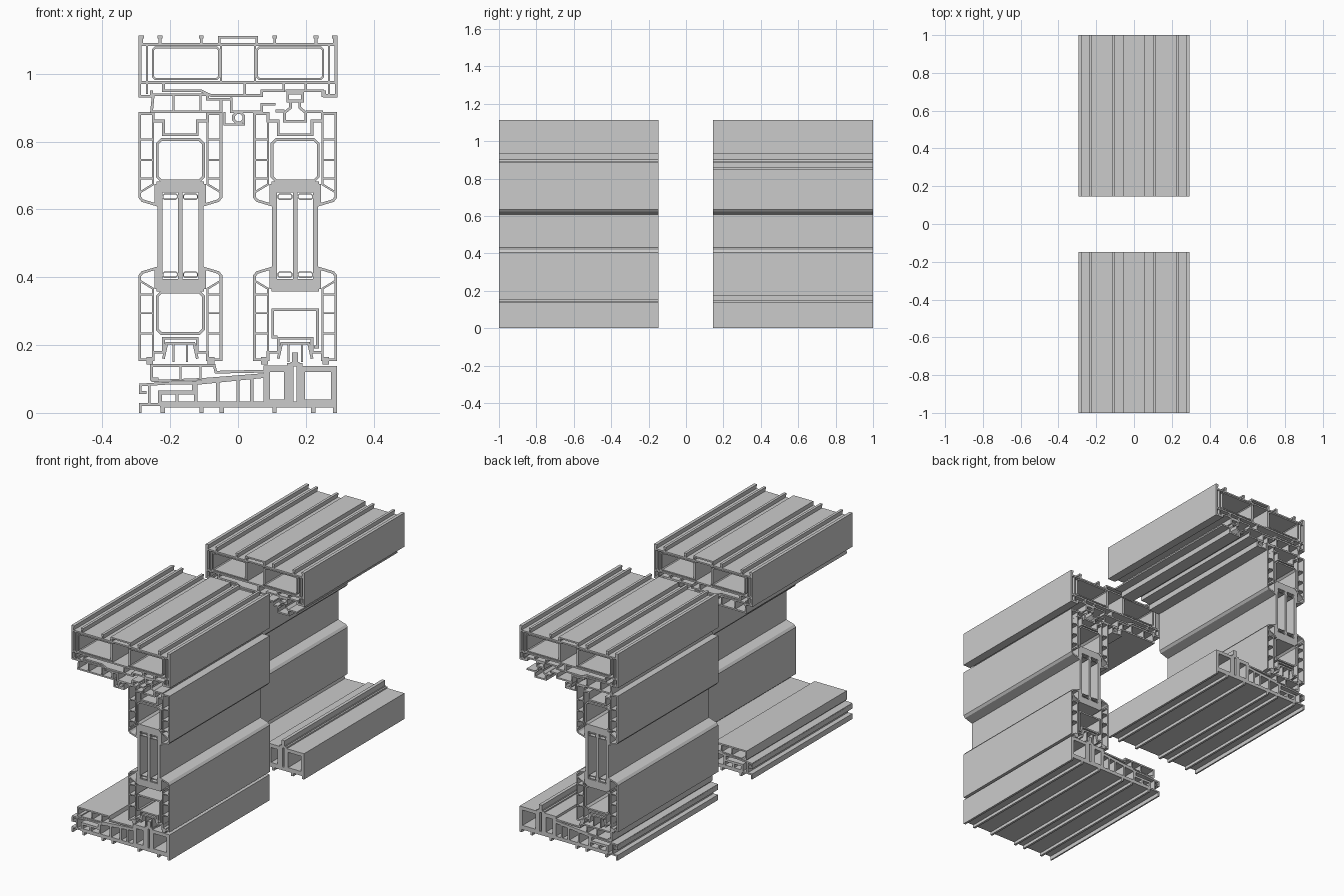
import bpy, bmesh
from mathutils import Vector

if "Cube" in bpy.data.objects:
    bpy.data.objects.remove(bpy.data.objects["Cube"])

def band(bm, pts, t, y0, y1, closed=False):
    """Extrude a polyline in the x-z plane as a wall of thickness t."""
    p = [Vector(q) for q in pts]
    n = len(p)
    a, b = [], []
    for i in range(n):
        prev = p[i - 1] if (closed or i) else None
        nxt = p[(i + 1) % n] if (closed or i < n - 1) else None
        d1 = (p[i] - prev).normalized() if prev else (nxt - p[i]).normalized()
        d2 = (nxt - p[i]).normalized() if nxt else d1
        n1, n2 = Vector((-d1.y, d1.x)), Vector((-d2.y, d2.x))
        m = (n1 + n2).normalized()
        off = m * (t / 2 / max(m.dot(n1), 0.4))
        a.append(p[i] + off)
        b.append(p[i] - off)
    rows = [[bm.verts.new((q.x, y, q.y)) for q in side] for side in (a, b) for y in (y0, y1)]
    a0, a1, b0, b1 = rows
    for i in range(n if closed else n - 1):
        j = (i + 1) % n
        for r, s in ((a0, a1), (b0, b1), (a0, b0), (a1, b1)):
            bm.faces.new((r[i], r[j], s[j], s[i]))
    if not closed:
        for i in (0, n - 1):
            bm.faces.new((a0[i], a1[i], b1[i], b0[i]))

def rect(x0, x1, z0, z1, c=0.0):
    """Rectangle outline, optionally with chamfered corners."""
    if not c:
        return [(x0, z0), (x1, z0), (x1, z1), (x0, z1)]
    return [(x0 + c, z0), (x1 - c, z0), (x1, z0 + c), (x1, z1 - c),
            (x1 - c, z1), (x0 + c, z1), (x0, z1 - c), (x0, z0 + c)]

def bar(x0, x1, z0, z1):
    """Solid rectangular strip given as a one-segment band."""
    xm = (x0 + x1) / 2
    return ([(xm, z0), (xm, z1)], x1 - x0, False)

def part(name, pieces, span):
    """pieces: list of (points, thickness, closed)."""
    bm = bmesh.new()
    for pts, t, closed in pieces:
        band(bm, pts, t, span[0], span[1], closed)
    bmesh.ops.recalc_face_normals(bm, faces=bm.faces)
    me = bpy.data.meshes.new(name)
    bm.to_mesh(me)
    bm.free()
    bpy.context.collection.objects.link(bpy.data.objects.new(name, me))

W = 0.008  # usual wall thickness

def head(tag, span):
    # Hollow head frame with reinforcement boxes and top fins
    ps = [(rect(-.288, .288, .974, 1.086), W, True),
          ([(-.055, 1.09), (-.055, 1.108), (.055, 1.108), (.055, 1.09)], W, False)]
    for s in (-1, 1):
        ps += [(rect(*sorted((s * .25, s * .056)), .985, 1.077, .006), .006, True),
               ([(s * .29, 1.113), (s * .29, .934), (s * .255, .934), (s * .255, .95)], W, False),
               ([(s * .268, 1.086), (s * .268, .94)], .006, False),
               ([(s * .05, 1.086), (s * .05, .974)], .006, False)]
        for x in (.23, .108, .284):
            ps += [([(s * x, 1.086), (s * x, 1.113)], W, False),
                   bar(s * x - .007, s * x + .007, 1.104, 1.113)]
    # Lower guide floor
    ps += [([(.02, .974), (.02, .936), (.07, .936), (.07, .95), (.135, .95), (.135, .97)], W, False),
           ([(.2, .97), (.2, .95), (.25, .95), (.25, .936), (.288, .936)], W, False),
           ([(-.22, .974), (-.22, .95), (-.11, .95), (-.08, .936), (.02, .936)], W, False)]
    part("head_frame_" + tag, ps, span)
    # Left cover strip
    part("head_cover_" + tag, [
        ([(-.25, .936), (-.255, .888), (-.05, .888), (-.05, .925), (-.02, .925)], W, False),
        ([(-.25, .938), (-.09, .938), (-.09, .925), (-.05, .925)], W, False),
        ([(-.19, .938), (-.19, .888)], .006, False),
        ([(-.11, .938), (-.11, .888)], .006, False)], span)
    # Centre seal and its carrier
    part("centre_seal_" + tag, [
        (rect(-.013, .017, .855, .885, .009), W, True),
        ([(-.04, .888), (-.04, .85), (.018, .85), (.018, .865)], .006, False),
        ([(-.02, .93), (-.02, .888), (.07, .888), (.07, .91), (.11, .91)], W, False)], span)
    # Right hanging guide rail
    part("guide_rail_" + tag, [
        (rect(.147, .19, .92, .943), W, True),
        ([(.14, .95), (.2, .95)], W, False),
        ([(.155, .92), (.155, .9), (.137, .885), (.137, .86), (.2, .86), (.2, .885), (.182, .9), (.182, .92)], W, False),
        ([(.2, .888), (.25, .888)], W, False),
        ([(.11, .89), (.137, .89)], W, False)], span)

def threshold(tag, span):
    # Base plate with feet and heavy chambers
    ps = [([(-.23, .025), (.292, .025)], .018, False),
          (rect(.085, .145, .03, .13), .02, True),
          (rect(.188, .283, .03, .13), .018, True),
          ([(-.23, .025), (-.23, .06), (-.13, .06), (-.13, .088), (.085, .11)], .012, False)]
    ps += [bar(x - .006, x + .006, 0, .03) for x in (-.222, -.108, -.048, .108, .222, .286)]
    ps += [([(x, .025), (x, z)], .01, False) for x, z in ((-.18, .06), (-.125, .085), (-.06, .09), (0, .1), (.04, .1))]
    part("threshold_base_" + tag, ps, span)
    # Track rail
    part("track_rail_" + tag, [bar(.155, .163, .03, .15), bar(.173, .181, .03, .15),
                               ([(.145, .142), (.19, .142)], .01, False),
                               bar(.159, .177, .142, .178)], span)
    # Sloping cover and stepped nose
    part("threshold_cover_" + tag, [
        ([(-.235, .1), (-.255, .1), (-.255, .14), (-.07, .14), (-.065, .12), (.078, .123)], W, False),
        ([(-.255, .094), (-.1, .1), (.078, .114)], .006, False),
        ([(-.17, .14), (-.17, .1)], .006, False),
        ([(-.11, .14), (-.11, .1)], .006, False)], span)
    part("threshold_nose_" + tag, [
        ([(-.291, .082), (-.2, .088), (-.13, .088)], W, False),
        ([(-.288, .082), (-.288, .06), (-.27, .06)], W, False),
        ([(-.262, .086), (-.262, .025)], W, False),
        ([(-.288, .0), (-.288, .025), (-.225, .025)], W, False)], span)

# Half of the sash profile: u from its middle, v from its outer edge
HALF = [(.05, .066), (.05, .025), (.08, .025), (.08, .003), (.12, .003),
        (.12, .25), (.112, .26), (.072, .272), (.072, .215)]

def sash(tag, cx, span, open_steel):
    for place, base, d in (("top", .886, -1), ("bottom", .154, 1)):
        def m(pts):
            return [(cx + u, base + d * v) for u, v in pts]
        ps = [(m(HALF + [(-u, v) for u, v in reversed(HALF)]), W, True),
              (m([(-.07, .215), (.07, .215)]), .022, False)]
        for s in (-1, 1):
            # Inner chamber walls, ribs and glass gasket
            ps.append((m([(s * .08, .025), (s * .08, .212), (s * .118, .235)]), .006, False))
            for v in (.08, .14, .195):
                ps.append((m([(s * .08, v), (s * .12, v)]), .005, False))
            ps.append((m([(s * .07, .255), (s * .07, .272)]), .012, False))
        part(f"sash_{place}_{tag}", ps, span)
        # Reinforcement tube
        if place == "bottom" and open_steel:
            steel = ([(-.052, .07), (-.066, .07), (-.066, .15), (.066, .15), (.066, .04), (.055, .04)], .008, False)
        else:
            steel = (rect(-.068, .068, .08, .202, .012), .008, True)
        part(f"sash_steel_{place}_{tag}", [(m(steel[0]), steel[1], steel[2])], span)
    # Three panes, edge sealant and spacers
    gl = [bar(cx + a, cx + b, .37, .67) for a, b in ((-.068, -.053), (-.007, .007), (.053, .068))]
    for s in (-1, 1):
        xs = sorted((cx + s * .009, cx + s * .051))
        for z in (.38, .66):
            gl.append(bar(xs[0] - .002, xs[1] + .002, z - .01, z + .015 if z < .5 else z + .01))
        gl += [(rect(xs[0], xs[1], .4, .415, .004), .003, True),
               (rect(xs[0], xs[1], .63, .645, .004), .003, True)]
    part("glazing_" + tag, gl, span)
    # Carriage and brush seals below the sash
    ps = [([(cx - .05, .16), (cx - .04, .205), (cx + .04, .205), (cx + .05, .16)], W, False),
          ([(cx - .02, .205), (cx - .02, .15)], .006, False),
          ([(cx + .02, .205), (cx + .02, .15)], .006, False)]
    for s in (-1, 1):
        ps += [([(cx + s * .09, .143), (cx + s * .09, .165)], .02, False)]
    part("sash_carriage_" + tag, ps, span)

# Two halves: the front sash runs on the right track, the back sash on the left
for tag, cx, span, opened in (("front", .1685, (-1, -.147), True),
                              ("back", -.17, (.145, 1), False)):
    head(tag, span)
    threshold(tag, span)
    sash(tag, cx, span, opened)
